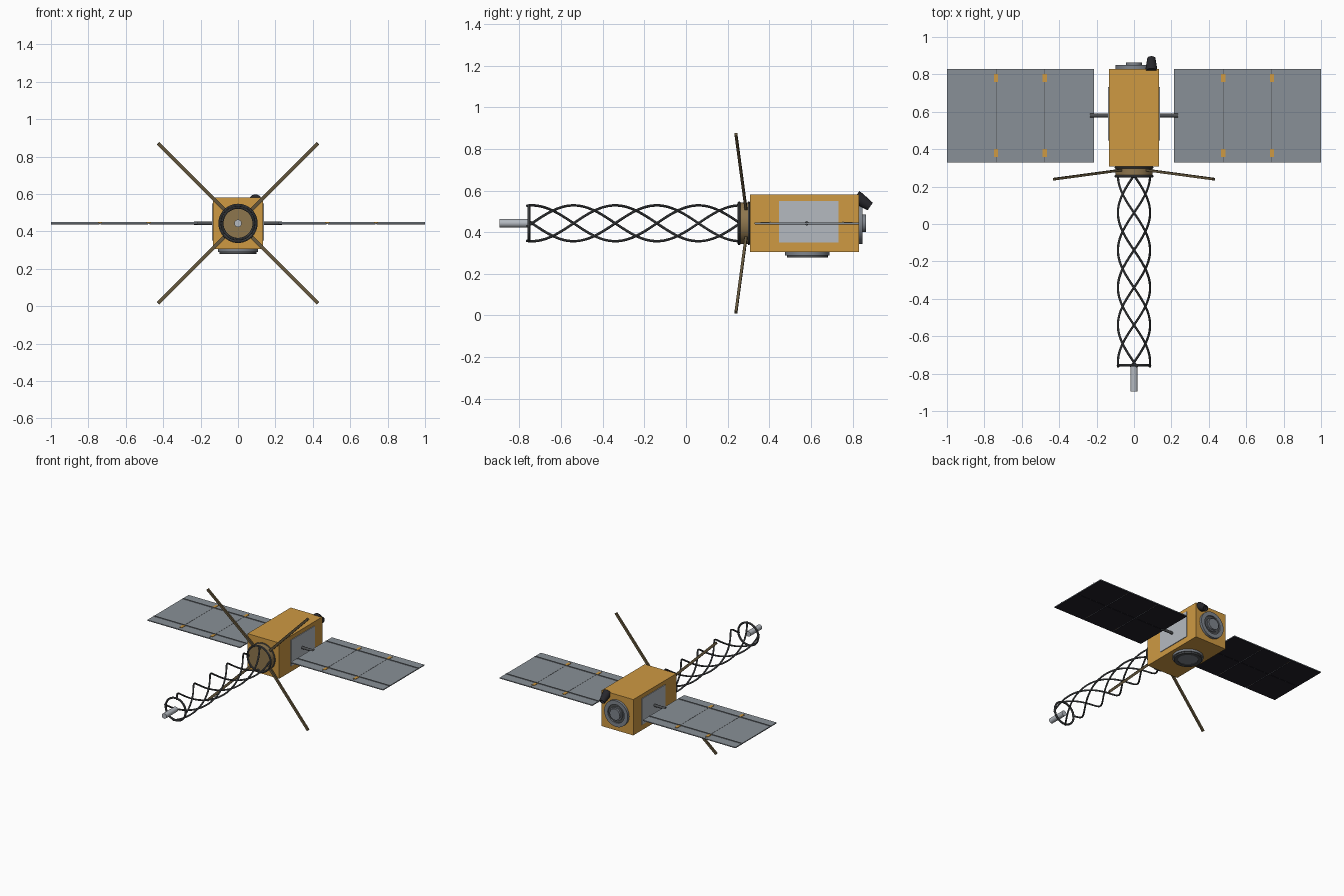
import bpy, bmesh, math
from mathutils import Vector

if "Cube" in bpy.data.objects:
    bpy.data.objects.remove(bpy.data.objects["Cube"], do_unlink=True)

AXIS_Z = 0.443
PANEL_Y = 0.58


def material(name, rgb):
    m = bpy.data.materials.new(name)
    m.use_nodes = True
    m.diffuse_color = (*rgb, 1)
    m.node_tree.nodes["Principled BSDF"].inputs["Base Color"].default_value = (*rgb, 1)
    return m


GOLD = material("gold foil", (0.62, 0.32, 0.055))
SILVER = material("pale silver", (0.46, 0.49, 0.53))
PANEL = material("panel grey", (0.25, 0.28, 0.31))
CELL = material("solar cell black", (0.016, 0.014, 0.022))
STEEL = material("steel grey", (0.21, 0.23, 0.26))
DARK = material("dark grey", (0.075, 0.08, 0.085))
BROWN = material("bronze", (0.27, 0.18, 0.075))
TAPE = material("antenna brown", (0.13, 0.095, 0.045))
BLACK = material("black", (0.02, 0.02, 0.025))


def finish(name, bm, mat, smooth=False):
    bmesh.ops.recalc_face_normals(bm, faces=bm.faces[:])
    me = bpy.data.meshes.new(name)
    bm.to_mesh(me)
    bm.free()
    me.materials.append(mat)
    ob = bpy.data.objects.new(name, me)
    bpy.context.collection.objects.link(ob)
    if smooth:
        shade(ob)
    return ob


def shade(ob):
    bpy.ops.object.select_all(action="DESELECT")
    ob.select_set(True)
    bpy.context.view_layer.objects.active = ob
    bpy.ops.object.shade_smooth_by_angle(angle=math.radians(35))


def box(name, lo, hi, mat):
    lo, hi = Vector(lo), Vector(hi)
    bm = bmesh.new()
    bmesh.ops.create_cube(bm, size=1)
    for v in bm.verts:
        v.co = (lo + hi) / 2 + v.co * (hi - lo)
    return finish(name, bm, mat)


def lathe(name, profile, origin, direction, mat, steps=40):
    """Spin (radius, height) points about a direction starting at origin."""
    bm = bmesh.new()
    verts = [bm.verts.new((r, 0, h)) for r, h in profile]
    edges = [bm.edges.new(pair) for pair in zip(verts, verts[1:])]
    bmesh.ops.spin(bm, geom=verts + edges, cent=(0, 0, 0), axis=(0, 0, 1),
                   angle=math.tau, steps=steps)
    bmesh.ops.remove_doubles(bm, verts=bm.verts[:], dist=0.0001)
    turn = Vector((0, 0, 1)).rotation_difference(Vector(direction)).to_matrix()
    for v in bm.verts:
        v.co = turn @ v.co + Vector(origin)
    return finish(name, bm, mat, True)


def disc(name, radius, depth, origin, direction, mat, steps=40):
    return lathe(name, [(0, 0), (radius, 0), (radius, depth), (0, depth)],
                 origin, direction, mat, steps)


def wire(name, points, radius, mat, cyclic=False):
    cu = bpy.data.curves.new(name, "CURVE")
    cu.dimensions = "3D"
    cu.bevel_depth = radius
    cu.bevel_resolution = 2
    cu.use_fill_caps = True
    sp = cu.splines.new("POLY")
    sp.points.add(len(points) - 1)
    for p, co in zip(sp.points, points):
        p.co = (*co, 1)
    sp.use_cyclic_u = cyclic
    cu.materials.append(mat)
    ob = bpy.data.objects.new(name, cu)
    bpy.context.collection.objects.link(ob)
    bpy.ops.object.select_all(action="DESELECT")
    ob.select_set(True)
    bpy.context.view_layer.objects.active = ob
    bpy.ops.object.convert(target="MESH")
    shade(bpy.context.object)


def around(radius, angle, y):
    return (radius * math.cos(angle), y, AXIS_Z + radius * math.sin(angle))


def ring(name, radius, y, thickness, mat):
    wire(name, [around(radius, math.tau * i / 48, y) for i in range(48)],
         thickness, mat, True)


# Body and side radiators
box("body", (-0.134, 0.307, 0.306), (0.134, 0.83, 0.581), GOLD)
for side, s in (("left", 1), ("right", -1)):
    xs = sorted((s * 0.13, s * 0.139))
    box(side + "_radiator", (xs[0], 0.447, 0.35), (xs[1], 0.732, 0.55), SILVER)

# Front collar
disc("front_collar", 0.1, 0.055, (0, 0.31, AXIS_Z), (0, -1, 0), BROWN)
ring("collar_front_rim", 0.098, 0.255, 0.007, DARK)
ring("collar_rear_rim", 0.1, 0.302, 0.005, DARK)

# Helical boom: four strands ending in a ring and a tip weight
Y0, Y1, PITCH = -0.765, 0.258, 0.8
for k in range(4):
    pts = []
    for i in range(81):
        y = Y0 + (Y1 - Y0) * i / 80
        pts.append(around(0.086, math.tau * ((y + 0.74) / PITCH + k / 4), y))
    wire(f"boom_strand_{k + 1}", pts, 0.0062, DARK)
ring("boom_end_ring", 0.085, -0.755, 0.0075, DARK)
disc("tip_weight", 0.02, 0.14, (0, -0.755, AXIS_Z), (0, -1, 0), SILVER, 24)

# Four swept whip antennas
for sx in (-1, 1):
    for sz in (-1, 1):
        a = Vector((sx * 0.07, 0.288, AXIS_Z + sz * 0.07))
        b = Vector((sx * 0.427, 0.24, AXIS_Z + sz * 0.427))
        bm = bmesh.new()
        bmesh.ops.create_cube(bm, size=1)
        along = (b - a).normalized()
        across = Vector((sx, 0, -sz)).normalized()
        normal = along.cross(across)
        for v in bm.verts:
            v.co = ((a + b) / 2 + along * v.co.x * (b - a).length
                    + across * v.co.y * 0.018 + normal * v.co.z * 0.013)
        name = ("left" if sx > 0 else "right") + ("_upper" if sz > 0 else "_lower")
        finish(name + "_antenna", bm, TAPE)

# Solar wings
SECTIONS = ((0.215, 0.475), (0.479, 0.735), (0.739, 1.0))
for side, s in (("left", 1), ("right", -1)):
    def wing_box(name, x0, x1, y0, y1, z0, z1, mat):
        lo, hi = sorted((s * x0, s * x1))
        box(f"{side}_{name}", (lo, y0, AXIS_Z + z0), (hi, y1, AXIS_Z + z1), mat)

    disc(side + "_wing_shaft", 0.01, 0.11, (s * 0.125, PANEL_Y, AXIS_Z), (s, 0, 0), DARK, 20)
    for n, (x0, x1) in enumerate(SECTIONS, 1):
        wing_box(f"panel_{n}", x0, x1, 0.33, 0.83, -0.003, 0.003, PANEL)
        # Solar cells on the underside, stiffeners on the upper side
        for row, (y0, y1) in enumerate(((0.332, 0.5785), (0.5815, 0.828)), 1):
            wing_box(f"cells_{n}_{row}", x0 + 0.001, x1 - 0.001, y0, y1, -0.005, -0.002, CELL)
        for row, y in enumerate((0.405, 0.755), 1):
            wing_box(f"stiffener_{n}_{row}", x0, x1, y - 0.002, y + 0.002, 0.002, 0.008, PANEL)
    for n, x in enumerate((0.477, 0.737), 1):
        wing_box(f"fold_line_{n}", x - 0.002, x + 0.002, 0.33, 0.83, -0.002, 0.002, DARK)
        for row, y in enumerate((0.38, 0.78), 1):
            wing_box(f"hinge_{n}_{row}", x - 0.011, x + 0.011, y - 0.021, y + 0.021,
                     -0.002, 0.006, GOLD)

# Rear thruster adapter: stepped rings
REAR = (0, 0.825, AXIS_Z)
lathe("rear_ring", [(0.07, 0), (0.1, 0), (0.1, 0.024), (0.07, 0.024), (0.07, 0)],
      REAR, (0, 1, 0), STEEL)
disc("rear_recess", 0.072, 0.014, REAR, (0, 1, 0), DARK)
lathe("rear_nozzle", [(0, 0), (0.052, 0), (0.052, 0.024), (0.043, 0.024),
                      (0.043, 0.039), (0, 0.039)], REAR, (0, 1, 0), STEEL)

# Underside instrument
BELOW = (0, 0.583, 0.31)
disc("belly_ring", 0.107, 0.021, BELOW, (0, 0, -1), STEEL)
lathe("belly_rim", [(0.07, 0), (0.098, 0), (0.098, 0.032), (0.07, 0.032), (0.07, 0)],
      BELOW, (0, 0, -1), DARK)
disc("belly_window", 0.071, 0.028, BELOW, (0, 0, -1), STEEL)

# Star sensor with a tapered hood on the rear top edge
lathe("star_sensor", [(0, 0), (0.031, 0), (0.031, 0.02), (0.022, 0.085),
                      (0.018, 0.085), (0.018, 0.06), (0, 0.06)],
      (0.093, 0.815, 0.572), (0, 0.82, -0.57), BLACK, 24)
